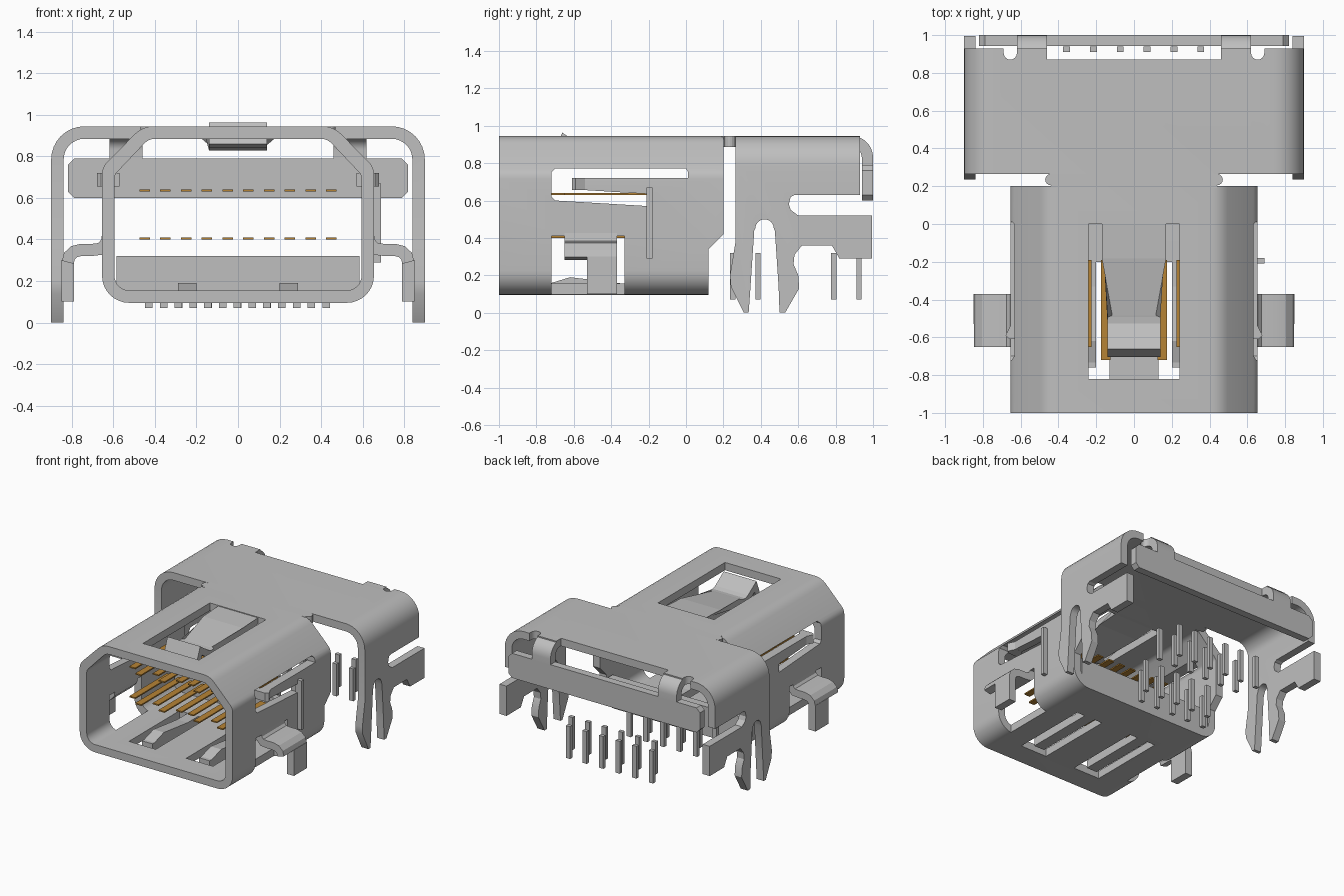
import bpy, bmesh, math
from mathutils import Vector

if "Cube" in bpy.data.objects:
    bpy.data.objects.remove(bpy.data.objects["Cube"])


def material(name, rgb):
    m = bpy.data.materials.new(name)
    m.diffuse_color = (*rgb, 1)
    m.use_nodes = True
    m.node_tree.nodes["Principled BSDF"].inputs["Base Color"].default_value = m.diffuse_color
    return m


STEEL = material("steel grey", (0.52, 0.52, 0.52))
GOLD = material("contact gold", (0.47, 0.23, 0.035))


def prism(name, pts, axis, lo, hi, mat=STEEL):
    """Extrude a 2D outline along an axis: x takes (y,z), y takes (x,z), z takes (x,y)."""
    place = {'x': lambda a, b, c: (c, a, b), 'y': lambda a, b, c: (a, c, b),
             'z': lambda a, b, c: (a, b, c)}[axis]
    bm = bmesh.new()
    rings = [[bm.verts.new(place(a, b, c)) for a, b in pts] for c in (lo, hi)]
    n = len(pts)
    for r in rings:
        bm.faces.new(r)
    for i in range(n):
        j = (i + 1) % n
        bm.faces.new((rings[0][i], rings[0][j], rings[1][j], rings[1][i]))
    bmesh.ops.recalc_face_normals(bm, faces=bm.faces)
    me = bpy.data.meshes.new(name)
    bm.to_mesh(me)
    bm.free()
    me.materials.append(mat)
    ob = bpy.data.objects.new(name, me)
    bpy.context.collection.objects.link(ob)
    return ob


def box(name, x0, x1, y0, y1, z0, z1, mat=STEEL):
    return prism(name, [(x0, y0), (x1, y0), (x1, y1), (x0, y1)], 'z', z0, z1, mat)


def arc(cx, cy, r, a0, a1, n=8):
    return [(cx + r * math.cos(math.radians(a0 + (a1 - a0) * i / n)),
             cy + r * math.sin(math.radians(a0 + (a1 - a0) * i / n))) for i in range(n + 1)]


def mirrored(half):
    """Close a half outline by mirroring it across the first coordinate."""
    return half + [(-a, b) for a, b in reversed(half)]


def ribbon(path, t):
    """Outline of a sheet strip of thickness t following a centre path."""
    left, right = [], []
    for i, p in enumerate(path):
        p = Vector(p)
        a = (p - Vector(path[i - 1])).normalized() if i else None
        b = (Vector(path[i + 1]) - p).normalized() if i < len(path) - 1 else None
        d = ((a or b) + (b or a)).normalized()
        k = t / 2 / max(0.5, d.dot(a or b))
        nrm = Vector((-d.y, d.x)) * k
        left.append(tuple(p + nrm))
        right.append(tuple(p - nrm))
    return left + right[::-1]


def boolean(target, cutter, op='DIFFERENCE'):
    cutter.hide_render = True
    m = target.modifiers.new("cut", 'BOOLEAN')
    m.object, m.operation, m.solver = cutter, op, 'EXACT'
    bpy.context.view_layer.objects.active = target
    bpy.ops.object.modifier_apply(modifier=m.name)
    bpy.data.objects.remove(cutter)


def smooth(ob):
    bpy.ops.object.select_all(action='DESELECT')
    ob.select_set(True)
    bpy.context.view_layer.objects.active = ob
    bpy.ops.object.shade_smooth_by_angle(angle=math.radians(25))


def sided(pts, s):
    return [(a * s, b) for a, b in pts]


# Plug shell: hollow tube with chamfered top corners
outer = mirrored(arc(0.525, 0.225, 0.13, -90, 0) + arc(0.575, 0.715, 0.08, 0, 45, 4)
                 + arc(0.41, 0.825, 0.12, 45, 90, 4))
inner = mirrored(arc(0.525, 0.225, 0.07, -90, 0) + arc(0.555, 0.695, 0.04, 0, 45, 4)
                 + arc(0.40, 0.815, 0.07, 45, 90, 4))
shell = prism("plug_shell", outer, 'y', -1, 0.2)
boolean(shell, prism("bore", inner, 'y', -1.1, 0.3))
boolean(shell, prism("rear_cut", [(0.12, 0), (0.12, 0.34), (0.2, 0.42), (0.3, 0.42), (0.3, 0)],
                     'x', -1, 1))
boolean(shell, box("top_window", -0.24, 0.24, -0.82, 0, 0.8, 1.1))
side_slot = [(-0.70, 0.60), (-0.2, 0.57), (-0.2, 0.635), (-0.61, 0.66), (-0.61, 0.72),
             (0.01, 0.72), (0.01, 0.755), (0, 0.77), (-0.70, 0.77), (-0.72, 0.75), (-0.72, 0.62)]
for s in (-1, 1):
    lo, hi = sorted((0.5 * s, 0.8 * s))
    boolean(shell, prism("side_slot", side_slot, 'x', lo, hi))
    boolean(shell, box("foot_window", *sorted((0.54 * s, 0.8 * s)), -0.72, -0.33, 0, 0.41))
    # floor slots around each spring finger
    floor_slot = [(0.13, -0.82), (0.36, -0.82), (0.36, -0.2), (0.29, -0.2), (0.29, -0.76),
                  (0.20, -0.76), (0.20, -0.2), (0.13, -0.2)]
    boolean(shell, prism("floor_slot", sided(floor_slot, s), 'z', 0, 0.3))
smooth(shell)

# Top latch spring, tapering and bent down, with a raised hook
path = [(0.01, 0.915), (-0.18, 0.905), (-0.48, 0.86), (-0.49, 0.858), (-0.53, 0.855),
        (-0.57, 0.87), (-0.65, 0.925), (-0.68, 0.85)]
latch = prism("latch_spring", ribbon(path, 0.05), 'x', -1, 1)
for v in latch.data.vertices:
    y = v.co.y
    v.co.x *= 0.17 if y > -0.2 else (0.115 if y > -0.486 else 0.14)

# Rear cover: arched sheet trimmed to its side silhouette
arch = mirrored([(0.9, -0.05)] + arc(0.74, 0.785, 0.16, 0, 90))
arch += mirrored([(-0.84, -0.05)] + arc(-0.74, 0.785, 0.10, 180, 90))
cover = prism("rear_cover", arch, 'y', 0.1, 1.1)
silhouette = [(0.265, 1.1), (0.265, 0.38), (0.235, 0.2), (0.24, 0.14), (0.31, 0), (0.335, 0),
              (0.345, 0.14), (0.365, 0.44)] + arc(0.42, 0.45, 0.05, 180, 0) + [
              (0.475, 0.44), (0.495, 0.14), (0.50, 0), (0.53, 0), (0.605, 0.13), (0.60, 0.2),
              (0.575, 0.26), (0.58, 0.31), (0.62, 0.36), (0.78, 0.36), (0.82, 0.29),
              (0.995, 0.29), (0.995, 0.52), (0.60, 0.52), (0.56, 0.55), (0.55, 0.58),
              (0.56, 0.62), (0.58, 0.63), (0.93, 0.63), (0.93, 1.1)]
boolean(cover, prism("silhouette", silhouette, 'x', -1.2, 1.2), 'INTERSECT')
boolean(cover, box("rear_gap", -0.46, 0.46, 0.87, 1.1, 0.8, 1.1))
for s in (-1, 1):
    notch = [(0.62, 1.1)] + arc(0.655, 0.905, 0.035, 180, 360) + [(0.69, 1.1)]
    boolean(cover, prism("notch", sided(notch, s), 'z', 0.8, 1.1))
smooth(cover)

# Neck joining shell and cover, and the folded rear flap
neck = [(0.44, 0.28), (0.44, 0.27)] + arc(0.44, 0.235, 0.03, 90, -90) + [(0.44, 0.19)]
neck = mirrored(neck)
prism("cover_neck", neck, 'z', 0.885, 0.945)
flap = [(0.79, 0.6), (0.82, 0.63), (0.82, 0.76), (0.79, 0.79)]
prism("rear_flap", mirrored(flap), 'y', 0.942, 1.0)
fold = [(0.86, 0.915)] + [(p[0], p[1]) for p in arc(0.885, 0.83, 0.085, 90, 0)] + [(0.97, 0.78)]

for s in (-1, 1):
    side = "right" if s > 0 else "left"
    smooth(prism(f"flap_fold_{side}", ribbon(fold, 0.06), 'x', *sorted((0.46 * s, 0.62 * s))))

    # Bent mounting foot on the shell side
    foot = [(0.625, 0.43), (0.632, 0.385), (0.66, 0.355), (0.70, 0.35), (0.755, 0.35),
            (0.79, 0.341), (0.812, 0.32), (0.82, 0.29)]
    smooth(prism(f"foot_bend_{side}", sided(ribbon(foot, 0.058), s), 'y', -0.65, -0.37))
    box(f"foot_leg_{side}", *sorted((0.79 * s, 0.85 * s)), -0.53, -0.37, 0.1, 0.30)

    # Bumps at the ends of the spring fingers
    bump = [(0.65, -0.53), (0.68, -0.59), (0.66, -0.61), (0.57, -0.61), (0.57, -0.57), (0.6, -0.53)]
    prism(f"side_finger_bump_{side}", sided(bump, s), 'z', 0.655, 0.72)
    lift = [(-0.33, 0.10), (-0.33, 0.155), (-0.62, 0.19), (-0.75, 0.15), (-0.75, 0.11)]
    prism(f"floor_finger_bump_{side}", lift, 'x', *sorted((0.2 * s, 0.29 * s)))

# Seam strip on the right wall and upturned lip at the back of the floor
box("side_seam_strip", 0.64, 0.69, -0.21, -0.18, 0.29, 0.67)
box("rear_lip", -0.585, 0.585, 0.06, 0.12, 0.13, 0.32)

# Two rows of gold contacts, alternating long and short
for row, z in (("upper", 0.635), ("lower", 0.405)):
    for i in range(10):
        x = -0.45 + 0.1 * i
        front = -0.72 if min(i, 9 - i) % 2 == 1 else -0.65
        box(f"{row}_contact_{i}", x - 0.025, x + 0.025, front, -0.19, z - 0.005, z + 0.005, GOLD)

# Four staggered rows of solder pins
rows = ((0.25, -0.43, 0.142, 5), (0.385, -0.357, 0.142, 5),
        (0.79, -0.285, 0.142, 6), (0.925, -0.357, 0.142, 6))
for r, (y, x0, step, n) in enumerate(rows):
    for i in range(n):
        x = x0 + step * i
        box(f"solder_pin_{r}_{i}", x - 0.018, x + 0.018, y - 0.014, y + 0.014, 0.07, 0.32)
